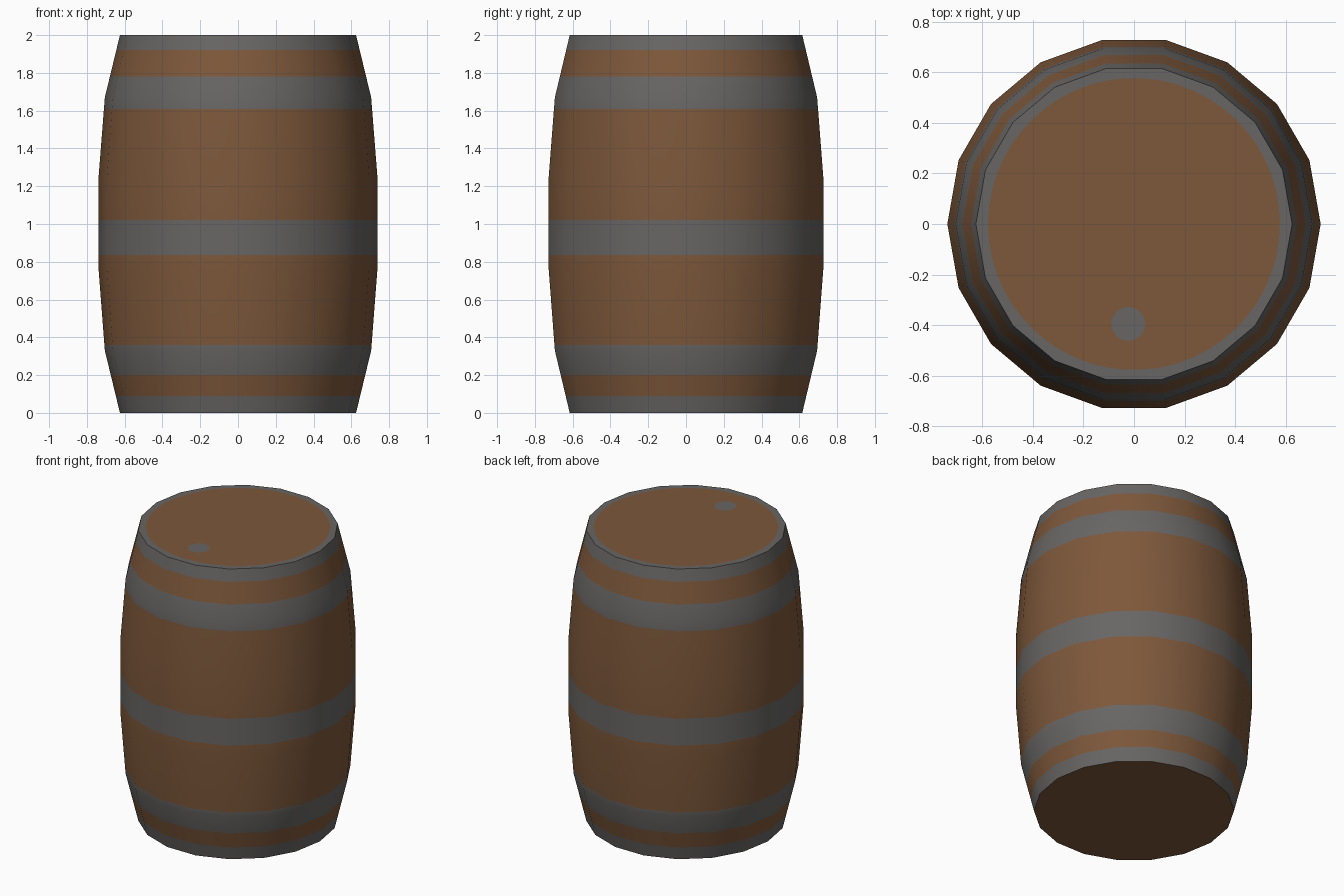
import bpy, bmesh, math

if "Cube" in bpy.data.objects:
    bpy.data.objects.remove(bpy.data.objects["Cube"])

SIDES = 18
# barrel bulge: (height, radius)
PROFILE = [(0, .625), (.33, .705), (.76, .738), (1.25, .738), (1.67, .705), (2, .625)]
# iron hoops: (bottom, top)
HOOPS = [(0, .09), (.2, .36), (.835, 1.02), (1.61, 1.78), (1.92, 2)]


def material(name, rgb):
    m = bpy.data.materials.new(name)
    m.diffuse_color = (*rgb, 1)
    m.use_nodes = True
    m.node_tree.nodes["Principled BSDF"].inputs["Base Color"].default_value = m.diffuse_color
    return m


def radius_at(z):
    for (z0, r0), (z1, r1) in zip(PROFILE, PROFILE[1:]):
        if z <= z1:
            return r0 + (r1 - r0) * (z - z0) / (z1 - z0)


def ring(bm, r, z, n, cx=0, cy=0):
    return [bm.verts.new((cx + r * math.cos(2 * math.pi * i / n),
                          cy + r * math.sin(2 * math.pi * i / n), z)) for i in range(n)]


def loop_edges(bm, vs):
    return [bm.edges.get((a, b)) or bm.edges.new((a, b))
            for a, b in zip(vs, vs[1:] + vs[:1])]


def fill_between(bm, outer, inner, mat):
    res = bmesh.ops.triangle_fill(bm, use_beauty=True, normal=(0, 0, 1),
                                  edges=loop_edges(bm, outer) + loop_edges(bm, inner))
    for f in res["geom"]:
        if isinstance(f, bmesh.types.BMFace):
            f.material_index = mat


bm = bmesh.new()

# staves, with extra rings where hoops begin and end
heights = sorted({z for z, _ in PROFILE} | {z for h in HOOPS for z in h})
rings = [ring(bm, radius_at(z), z, SIDES) for z in heights]
for k in range(len(rings) - 1):
    lo, hi = rings[k], rings[k + 1]
    mid = (heights[k] + heights[k + 1]) / 2
    iron = any(a < mid < b for a, b in HOOPS)
    for i in range(SIDES):
        j = (i + 1) % SIDES
        bm.faces.new((lo[i], lo[j], hi[j], hi[i])).material_index = int(iron)

# wooden bottom
bm.faces.new(rings[0][::-1])

# lid: iron rim, wooden disc, iron bung
disc = ring(bm, .577, 2, 54)
bung = ring(bm, .067, 2, 24, -.023, -.395)
fill_between(bm, rings[-1], disc, 1)
fill_between(bm, disc, bung, 0)
bm.faces.new(bung).material_index = 1

bmesh.ops.recalc_face_normals(bm, faces=bm.faces[:])
mesh = bpy.data.meshes.new("barrel")
bm.to_mesh(mesh)
bm.free()
mesh.materials.append(material("brown wood", (.205, .097, .043)))
mesh.materials.append(material("grey iron", (.138, .133, .129)))
barrel = bpy.data.objects.new("barrel", mesh)
bpy.context.collection.objects.link(barrel)

# smooth sides, sharp rims
bpy.context.view_layer.objects.active = barrel
barrel.select_set(True)
bpy.ops.object.shade_smooth_by_angle(angle=math.radians(30))
